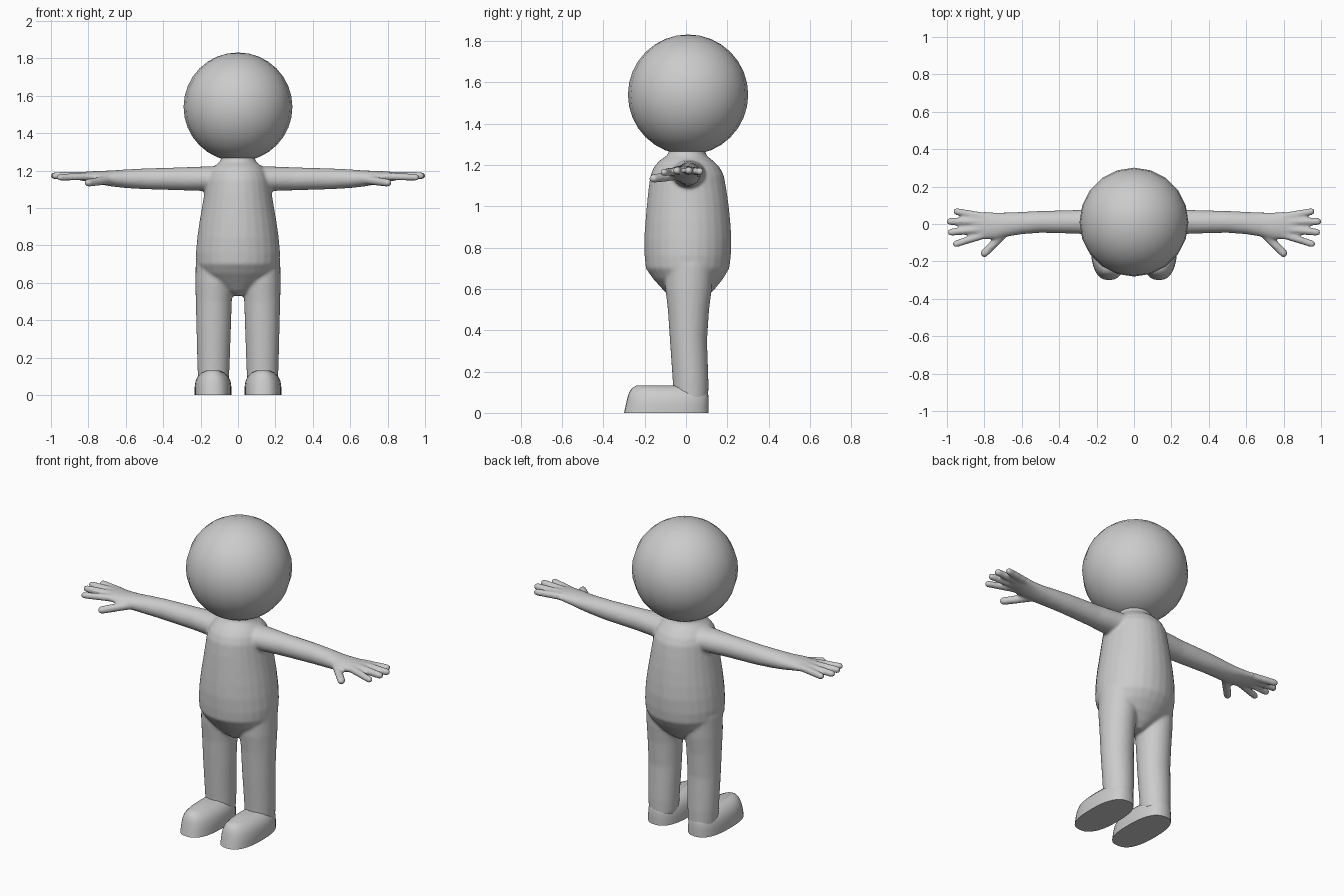
import bpy, bmesh, math
from mathutils import Vector

if "Cube" in bpy.data.objects:
    bpy.data.objects.remove(bpy.data.objects["Cube"])

X, Y, Z = Vector((1, 0, 0)), Vector((0, 1, 0)), Vector((0, 0, 1))

clay = bpy.data.materials.new("plain grey")
clay.use_nodes = True
GREY = (0.6, 0.6, 0.6, 1)
clay.diffuse_color = GREY
clay.node_tree.nodes["Principled BSDF"].inputs["Base Color"].default_value = GREY


def loft(bm, rings, sides=28, power=1.0):
    """Skin closed (super)ellipse rings given as (centre, half axis u, half axis v)."""
    rows = []
    for c, u, v in rings:
        row = []
        for i in range(sides):
            a = math.tau * i / sides
            cu = math.copysign(abs(math.cos(a)) ** power, math.cos(a))
            cv = math.copysign(abs(math.sin(a)) ** power, math.sin(a))
            row.append(bm.verts.new(c + u * cu + v * cv))
        rows.append(row)
    for a, b in zip(rows, rows[1:]):
        for i in range(sides):
            j = (i + 1) % sides
            bm.faces.new((a[i], a[j], b[j], b[i]))
    bm.faces.new(rows[0])
    bm.faces.new(rows[-1])


def upright(profile):
    """Rings stacked in z from (z, left x, right x, front y, back y)."""
    return [(Vector(((x0 + x1) / 2, (y0 + y1) / 2, z)), X * (x1 - x0) / 2, Y * (y1 - y0) / 2)
            for z, x0, x1, y0, y1 in profile]


def finger(bm, start, tip, r):
    """Tapered tube with a rounded tip."""
    start, tip = Vector(start), Vector(tip)
    d = (tip - start).normalized()
    side = d.cross(Z).normalized()
    up = side.cross(d)
    end = tip - d * r
    rings = [(start, side * r * 1.1, up * r * 1.1)]
    for k in range(5):
        a = k * math.pi / 2 / 4.3
        rings.append((end + d * r * math.sin(a), side * r * math.cos(a), up * r * math.cos(a)))
    loft(bm, rings, 16)


def finish(name, bm):
    bmesh.ops.recalc_face_normals(bm, faces=bm.faces)
    me = bpy.data.meshes.new(name)
    bm.to_mesh(me)
    bm.free()
    ob = bpy.data.objects.new(name, me)
    bpy.context.collection.objects.link(ob)
    bpy.ops.object.select_all(action='DESELECT')
    ob.select_set(True)
    bpy.context.view_layer.objects.active = ob
    me.materials.append(clay)
    return ob


body = bmesh.new()

# Torso with neck, from crotch upward: z, half width, front y, back y
torso = [(.53, .03, -.04, .06), (.56, .09, -.08, .10), (.6, .15, -.115, .14),
         (.65, .2, -.16, .18), (.7, .222, -.195, .21), (.76, .225, -.2, .217),
         (.84, .218, -.202, .22), (.92, .207, -.197, .215), (1.0, .193, -.19, .207),
         (1.08, .18, -.182, .196), (1.15, .17, -.172, .183), (1.19, .155, -.155, .162),
         (1.22, .13, -.13, .132), (1.24, .105, -.1, .105), (1.255, .092, -.085, .095),
         (1.29, .09, -.08, .095)]
loft(body, upright([(z, -w, w, f, b) for z, w, f, b in torso]))

# Limbs and hands
leg = [(.06, .05, .212, -.06, .108), (.15, .045, .217, -.064, .109), (.35, .038, .222, -.078, .102),
       (.5, .033, .226, -.088, .112), (.6, .025, .228, -.1, .125), (.72, .04, .226, -.1, .13)]
# x, front y, back y, bottom z, top z
arm = [(.06, -.09, .11, 1.08, 1.225), (.17, -.068, .09, 1.09, 1.222), (.3, -.052, .075, 1.094, 1.217),
       (.5, -.047, .07, 1.1, 1.211), (.6, -.055, .065, 1.106, 1.206), (.68, -.068, .062, 1.115, 1.2),
       (.74, -.082, .062, 1.127, 1.198), (.8, -.082, .065, 1.14, 1.195), (.85, -.07, .06, 1.148, 1.19),
       (.875, -.05, .045, 1.155, 1.184)]
fingers = [((.8, .04, 1.17), (.968, .07, 1.168), .019), ((.82, .012, 1.172), (1.003, .014, 1.172), .02),
           ((.82, -.028, 1.172), (.997, -.046, 1.172), .02), ((.8, -.058, 1.168), (.97, -.112, 1.163), .019),
           ((.69, -.045, 1.15), (.815, -.172, 1.132), .022)]
for s in (1, -1):
    loft(body, upright([(z, *sorted((s * a, s * b)), f, r) for z, a, b, f, r in leg]))
    loft(body, [(Vector((s * x, (f + b) / 2, (lo + hi) / 2)), Y * (b - f) / 2, Z * (hi - lo) / 2)
                for x, f, b, lo, hi in arm])
    for (x0, y0, z0), (x1, y1, z1), r in fingers:
        finger(body, (s * x0, y0, z0), (s * x1, y1, z1), r)

# Fuse the body into one soft skin
skin = finish("body", body)
remesh = skin.modifiers.new("fuse", 'REMESH')
remesh.mode = 'VOXEL'
remesh.voxel_size = .008
remesh.use_smooth_shade = True
soften = skin.modifiers.new("soften", 'SMOOTH')
soften.factor = .5
soften.iterations = 8
for name in ("fuse", "soften"):
    bpy.ops.object.modifier_apply(modifier=name)
skin.data.materials.clear()
skin.data.materials.append(clay)
bpy.ops.object.shade_smooth()

# Feet with flat soles
foot = [(0, .035, .232, -.3, .11), (.04, .035, .232, -.291, .11), (.075, .04, .227, -.283, .11),
        (.1, .052, .215, -.275, .105), (.12, .072, .196, -.262, .09), (.132, .1, .168, -.24, .06)]
for s, name in ((1, "left_foot"), (-1, "right_foot")):
    bm = bmesh.new()
    loft(bm, upright([(z, *sorted((s * a, s * b)), f, r) for z, a, b, f, r in foot]), 32, .8)
    finish(name, bm)
    bpy.ops.object.shade_smooth_by_angle(angle=math.radians(50))

# Round head
bm = bmesh.new()
bmesh.ops.create_uvsphere(bm, u_segments=20, v_segments=16, radius=.291)
bmesh.ops.translate(bm, verts=bm.verts, vec=(0, .01, 1.54))
finish("head", bm)
bpy.ops.object.shade_smooth()
